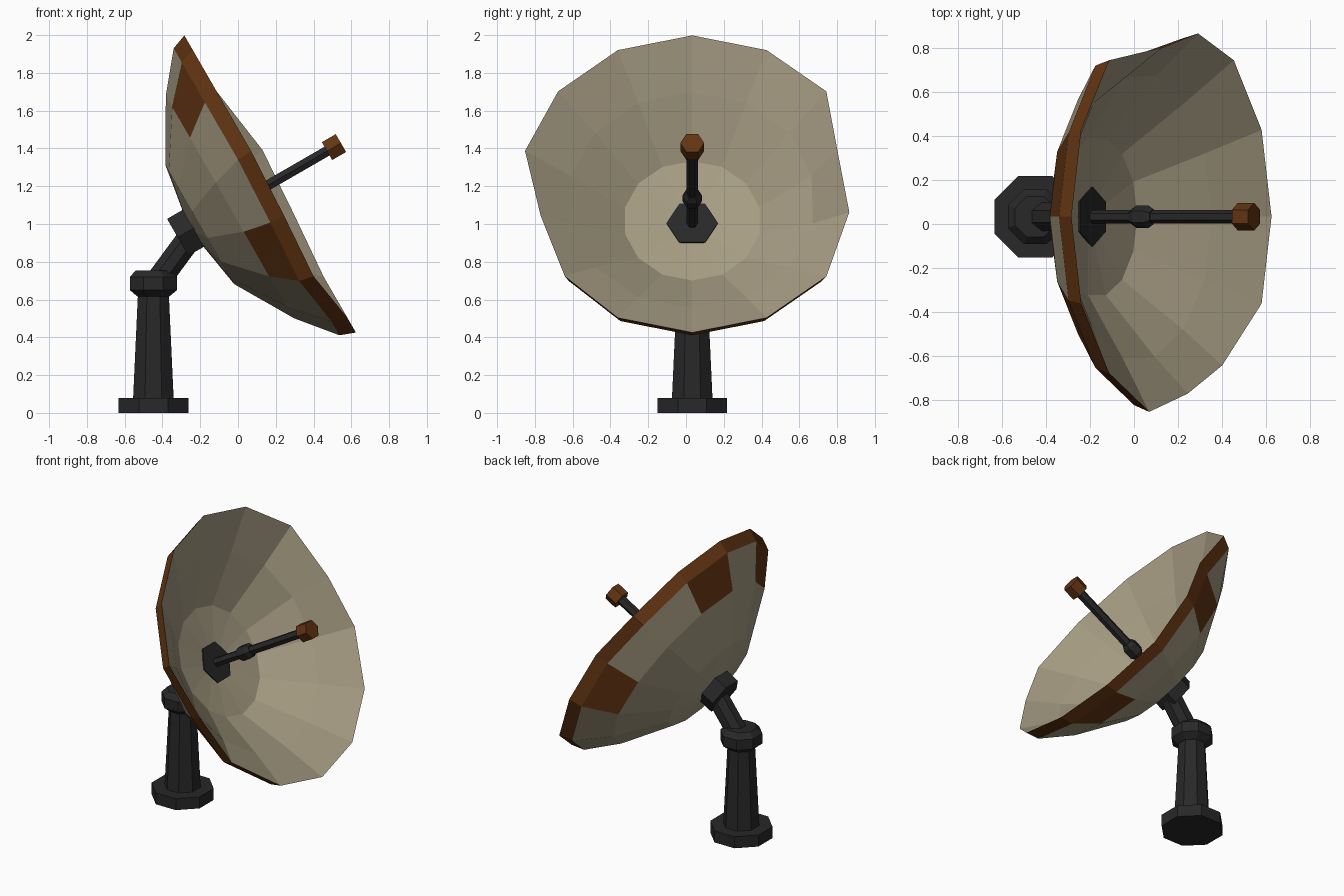
import bpy, bmesh, math
from mathutils import Vector

if "Cube" in bpy.data.objects:
    bpy.data.objects.remove(bpy.data.objects["Cube"])

CY = 0.033                                  # shared centre plane of all parts
TILT = math.radians(30)                     # dish elevation
AXIS = Vector((math.cos(TILT), 0, math.sin(TILT)))
RIM = Vector((0.17, CY, 1.212))             # centre of the rim circle
SIDE = Vector((0, 1, 0))


def material(name, rgb):
    m = bpy.data.materials.new(name)
    m.diffuse_color = (*rgb, 1)
    m.use_nodes = True
    m.node_tree.nodes["Principled BSDF"].inputs["Base Color"].default_value = m.diffuse_color
    return m


BEIGE = material("weathered beige", (0.38, 0.332, 0.225))
RUST = material("rust brown", (0.125, 0.035, 0.006))
DARK = material("dark metal", (0.021, 0.021, 0.022))


def finish(name, bm, mats):
    bmesh.ops.recalc_face_normals(bm, faces=bm.faces)
    mesh = bpy.data.meshes.new(name)
    bm.to_mesh(mesh)
    bm.free()
    for m in mats:
        mesh.materials.append(m)
    ob = bpy.data.objects.new(name, mesh)
    bpy.context.collection.objects.link(ob)
    return ob


def turned(name, sides, profile, origin, axis, mat, spin=0.0):
    """Solid of revolution: profile holds (radius, distance along axis)."""
    axis = Vector(axis).normalized()
    up = axis.cross(SIDE)
    bm = bmesh.new()
    rings = []
    for r, s in profile:
        ring = []
        for i in range(sides):
            t = spin + 2 * math.pi * i / sides
            ring.append(bm.verts.new(Vector(origin) + axis * s
                                     + SIDE * (r * math.cos(t)) + up * (r * math.sin(t))))
        rings.append(ring)
    for a, b in zip(rings, rings[1:]):
        for i in range(sides):
            j = (i + 1) % sides
            bm.faces.new((a[i], a[j], b[j], b[i]))
    bm.faces.new(rings[0])
    bm.faces.new(rings[-1])
    return finish(name, bm, [mat])


# --- dish: 14-sided thin shell with a bent rim ---
N = 14
DISH_UP = Vector((-math.sin(TILT), 0, math.cos(TILT)))
# bent rim corners: index -> (outward change, forward change)
DENTS = {3: (-0.12, 0.055), 4: (-0.055, 0.03), 10: (-0.085, -0.02), 9: (-0.045, -0.045)}


def dish_ring(bm, r, a, bend):
    ring = []
    for i in range(N):
        t = 2 * math.pi * i / N
        dr, da = DENTS.get(i, (0, 0))
        rr, aa = r + dr * bend, a + da * bend
        ring.append(bm.verts.new(RIM + AXIS * aa + SIDE * (rr * math.sin(t))
                                 + DISH_UP * (rr * math.cos(t))))
    return ring


bm = bmesh.new()
inner_tip = bm.verts.new(RIM - AXIS * 0.435)
outer_tip = bm.verts.new(RIM - AXIS * 0.49)
rings = [dish_ring(bm, *p) for p in (
    (0.365, -0.39, 0), (0.66, -0.17, 0.1), (0.908, 0, 1),
    (0.877, -0.083, 0.9), (0.68, -0.245, 0.1), (0.364, -0.43, 0))]
for k, (a, b) in enumerate(zip(rings, rings[1:])):
    for i in range(N):
        j = (i + 1) % N
        f = bm.faces.new((a[i], a[j], b[j], b[i]))
        # rust on the rim band and on every third back panel beside it
        if k == 2 or (k == 3 and i % 3 == 0):
            f.material_index = 1
for ring, tip in ((rings[0], inner_tip), (rings[-1], outer_tip)):
    for i in range(N):
        bm.faces.new((ring[i], ring[(i + 1) % N], tip))
finish("dish", bm, [BEIGE, RUST])

# --- feed on the dish axis ---
PLATE = RIM - AXIS * 0.417
turned("feed_plate", 6, [(0.136, -0.05), (0.136, 0.005)], PLATE, AXIS, DARK)
turned("feed_rod", 6, [(0.031, 0), (0.031, 0.79)], PLATE, AXIS, DARK)
turned("feed_collar", 6, [(0.036, 0.21), (0.052, 0.235), (0.052, 0.295), (0.036, 0.32)],
       PLATE, AXIS, DARK)
turned("feed_horn", 6, [(0.063, 0.765), (0.063, 0.85)], PLATE, AXIS, RUST)

# --- stand ---
FOOT = Vector((-0.448, CY, 0))
UP = (0, 0, 1)
EIGHTH = math.pi / 8
turned("base", 8, [(0.2, 0), (0.2, 0.08)], FOOT, UP, DARK, EIGHTH)
turned("post", 8, [(0.116, 0.08), (0.088, 0.64)], FOOT, UP, DARK, EIGHTH)
turned("post_collar", 8, [(0.09, 0.615), (0.135, 0.65), (0.135, 0.72), (0.1, 0.755)],
       FOOT, UP, DARK, EIGHTH)
turned("neck", 8, [(0.071, 0), (0.071, 0.29)], (-0.43, CY, 0.69), (0.593, 0, 0.805),
       DARK, EIGHTH)
turned("dish_mount", 6, [(0.13, -0.565), (0.13, -0.455)], RIM, AXIS, DARK)
